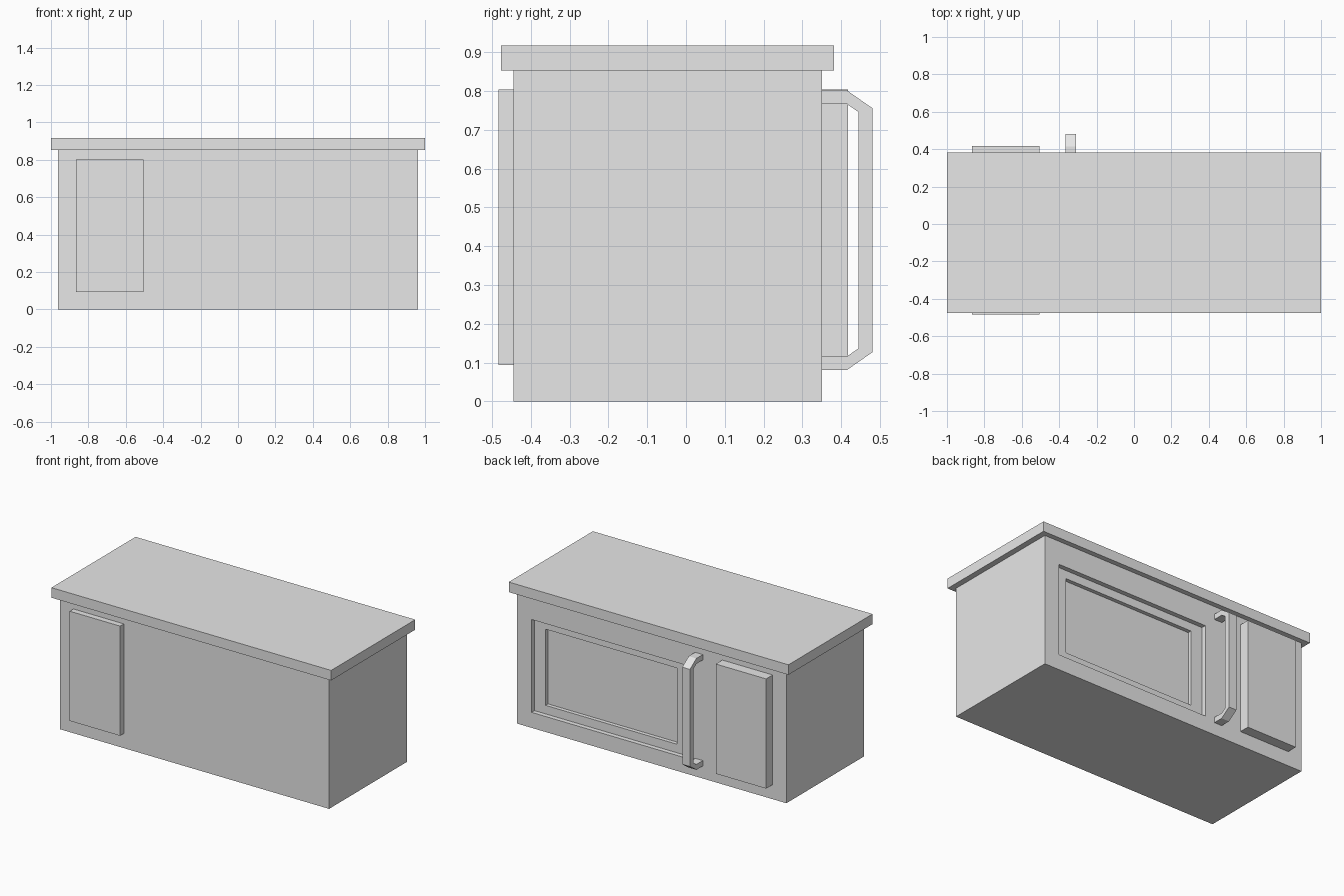
import bpy
import bmesh

cube = bpy.data.objects.get("Cube")
if cube:
    bpy.data.objects.remove(cube, do_unlink=True)

# One plain material for the whole appliance
grey = bpy.data.materials.new("light grey")
grey.use_nodes = True
grey.diffuse_color = (0.8, 0.8, 0.8, 1)
grey.node_tree.nodes["Principled BSDF"].inputs["Base Color"].default_value = grey.diffuse_color


def make_object(name, bm):
    bmesh.ops.recalc_face_normals(bm, faces=bm.faces)
    mesh = bpy.data.meshes.new(name)
    bm.to_mesh(mesh)
    bm.free()
    mesh.materials.append(grey)
    obj = bpy.data.objects.new(name, mesh)
    bpy.context.collection.objects.link(obj)
    return obj


def box(name, x, y, z):
    """Box spanning three (low, high) ranges."""
    bm = bmesh.new()
    bmesh.ops.create_cube(bm, size=1)
    for v in bm.verts:
        v.co = [r[0] if c < 0 else r[1] for c, r in zip(v.co, (x, y, z))]
    return make_object(name, bm)


def extrude_profile(name, points, x):
    """Sweep a (y, z) outline along x."""
    bm = bmesh.new()
    face = bm.faces.new([bm.verts.new((x[0], y, z)) for y, z in points])
    swept = bmesh.ops.extrude_face_region(bm, geom=[face])["geom"]
    verts = [g for g in swept if isinstance(g, bmesh.types.BMVert)]
    bmesh.ops.translate(bm, verts=verts, vec=(x[1] - x[0], 0, 0))
    return make_object(name, bm)


# Body with the stepped window recess cut into its door side
BACK = 0.35
body = box("body", (-0.963, 0.963), (-0.445, BACK), (0, 0.852))
recesses = (
    ("door_recess_cutter", (-0.242, 0.858), 0.03, (0.1, 0.70)),
    ("window_recess_cutter", (-0.16, 0.78), 0.055, (0.155, 0.647)),
)
for name, x, depth, z in recesses:
    cutter = box(name, x, (BACK - depth, BACK + 0.1), z)
    cutter.hide_render = True
    cutter.hide_viewport = True
    cutter.display_type = 'WIRE'
    cut = body.modifiers.new(name, 'BOOLEAN')
    cut.operation = 'DIFFERENCE'
    cut.solver = 'EXACT'
    cut.object = cutter

# Overhanging lid
box("top_slab", (-1, 1), (-0.477, 0.382), (0.852, 0.917))

# Raised plates on both long sides
for name, y in (("control_panel", (BACK, 0.417)), ("rear_plate", (-0.483, -0.445))):
    box(name, (-0.865, -0.505), y, (0.094, 0.803))

# Door handle: half outline mirrored about its middle height
MID = 0.441
outer = [(BACK, 0.36), (0.415, 0.36), (0.481, 0.314)]
inner = [(BACK, 0.325), (0.415, 0.325), (0.444, 0.305)]
outline = [(y, MID + h) for y, h in outer]
outline += [(y, MID - h) for y, h in reversed(outer)]
outline += [(y, MID - h) for y, h in inner]
outline += [(y, MID + h) for y, h in reversed(inner)]
extrude_profile("door_handle", outline, (-0.365, -0.31))
